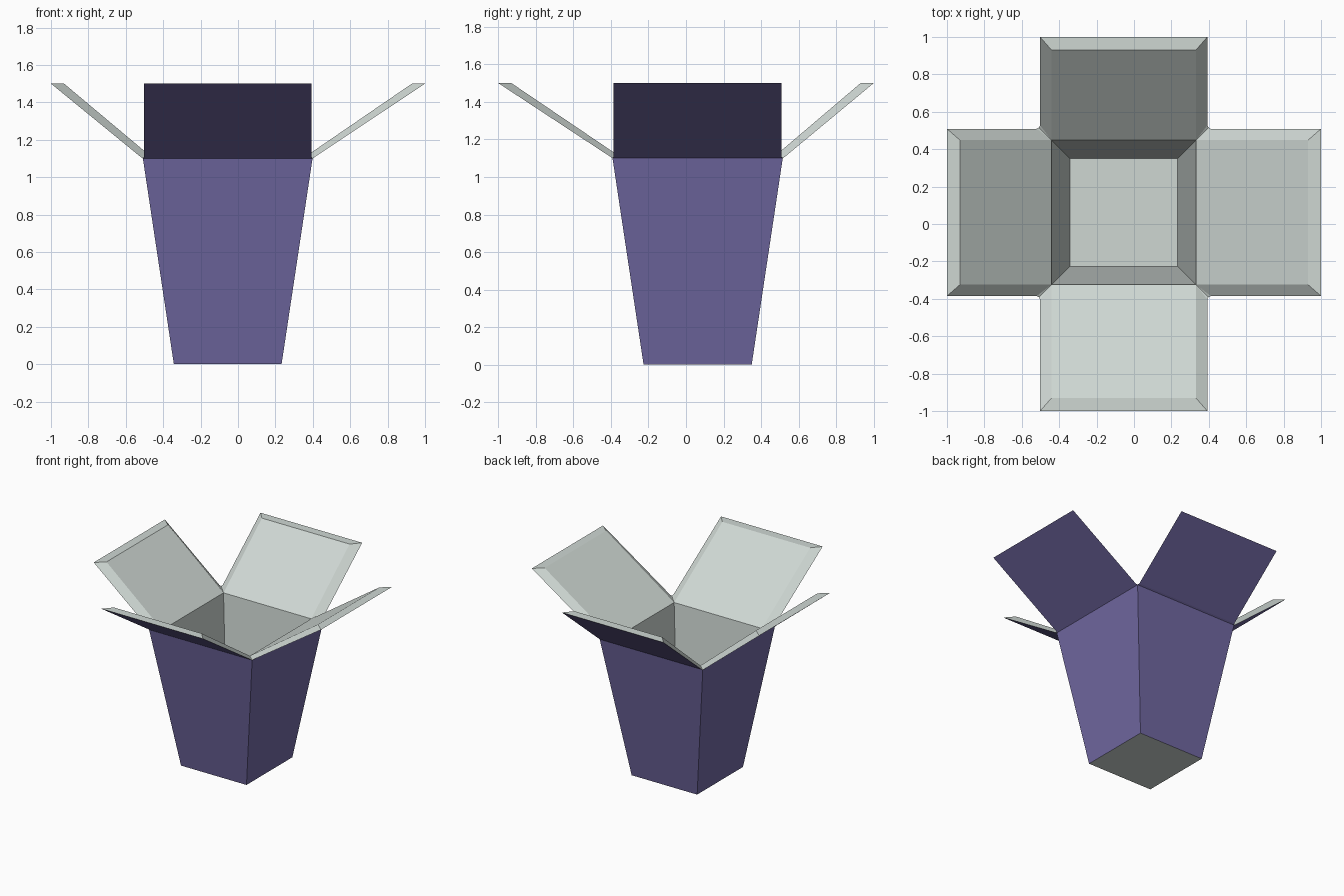
import bpy, bmesh
from mathutils import Matrix, Vector

if "Cube" in bpy.data.objects:
    bpy.data.objects.remove(bpy.data.objects["Cube"])

CX, CY = -0.055, 0.062          # centre of the box body
RIM_Z, TOP_Z = 1.10, 1.50
HALF_TOP, HALF_BOT, HALF_IN = 0.4535, 0.288, 0.386


def material(name, rgb):
    m = bpy.data.materials.new(name)
    m.diffuse_color = (*rgb, 1)
    m.use_nodes = True
    m.node_tree.nodes["Principled BSDF"].inputs["Base Color"].default_value = m.diffuse_color
    return m


purple = material("muted purple", (0.165, 0.138, 0.36))
grey = material("pale grey", (0.62, 0.68, 0.65))


def make_object(name, verts, faces, mats, indices=None):
    mesh = bpy.data.meshes.new(name)
    mesh.from_pydata([tuple(v) for v in verts], [], faces)
    for m in mats:
        mesh.materials.append(m)
    if indices:
        for p, i in zip(mesh.polygons, indices):
            p.material_index = i
    ob = bpy.data.objects.new(name, mesh)
    bpy.context.collection.objects.link(ob)
    return ob


def square(half, z):
    return [(CX + sx * half, CY + sy * half, z)
            for sx, sy in ((-1, -1), (1, -1), (1, 1), (-1, 1))]


# Tapered outer walls
sides = [(i, (i + 1) % 4, (i + 1) % 4 + 4, i + 4) for i in range(4)]
make_object("outer_walls", square(HALF_BOT, 0) + square(HALF_TOP, RIM_Z),
            sides, [purple])

# Inner walls facing inward, with the floor
make_object("inner_lining", square(HALF_BOT, 0) + square(HALF_IN, 1.09),
            [f[::-1] for f in sides] + [(0, 1, 2, 3)], [grey])


# Open flaps: purple outside, pale bevelled rim and inner face
def flap(name, quarter_turns, length):
    w = 0.447
    half = [(HALF_TOP, HALF_TOP, RIM_Z),            # hinge corner
            (HALF_TOP + 0.012, w, RIM_Z + 0.008),   # notch beside hinge
            (length, w, TOP_Z),                     # outer tip
            (length - 0.07, HALF_IN, TOP_Z),        # inner tip
            (HALF_IN, HALF_IN, 1.09)]               # inner hinge
    turn = Matrix.Rotation(quarter_turns * 1.5707963268, 3, 'Z')
    verts = [turn @ Vector((d, s * t, z)) + Vector((CX, CY, 0))
             for s in (-1, 1) for d, t, z in half]
    faces = [(0, 5, 6, 1), (1, 6, 7, 2),            # outside
             (2, 7, 8, 3), (3, 8, 9, 4),            # tip and inside
             (0, 1, 4), (1, 2, 3, 4),               # side rims
             (5, 9, 6), (6, 9, 8, 7)]
    ob = make_object(name, verts, faces, [purple, grey],
                     [0, 0, 1, 1, 1, 1, 1, 1])
    bm = bmesh.new()
    bm.from_mesh(ob.data)
    bmesh.ops.recalc_face_normals(bm, faces=bm.faces)
    bm.to_mesh(ob.data)
    bm.free()


flap("right_flap", 0, 1 - CX)
flap("back_flap", 1, 1 - CY)
flap("left_flap", 2, 1 + CX)
flap("front_flap", 3, 1 + CY)
